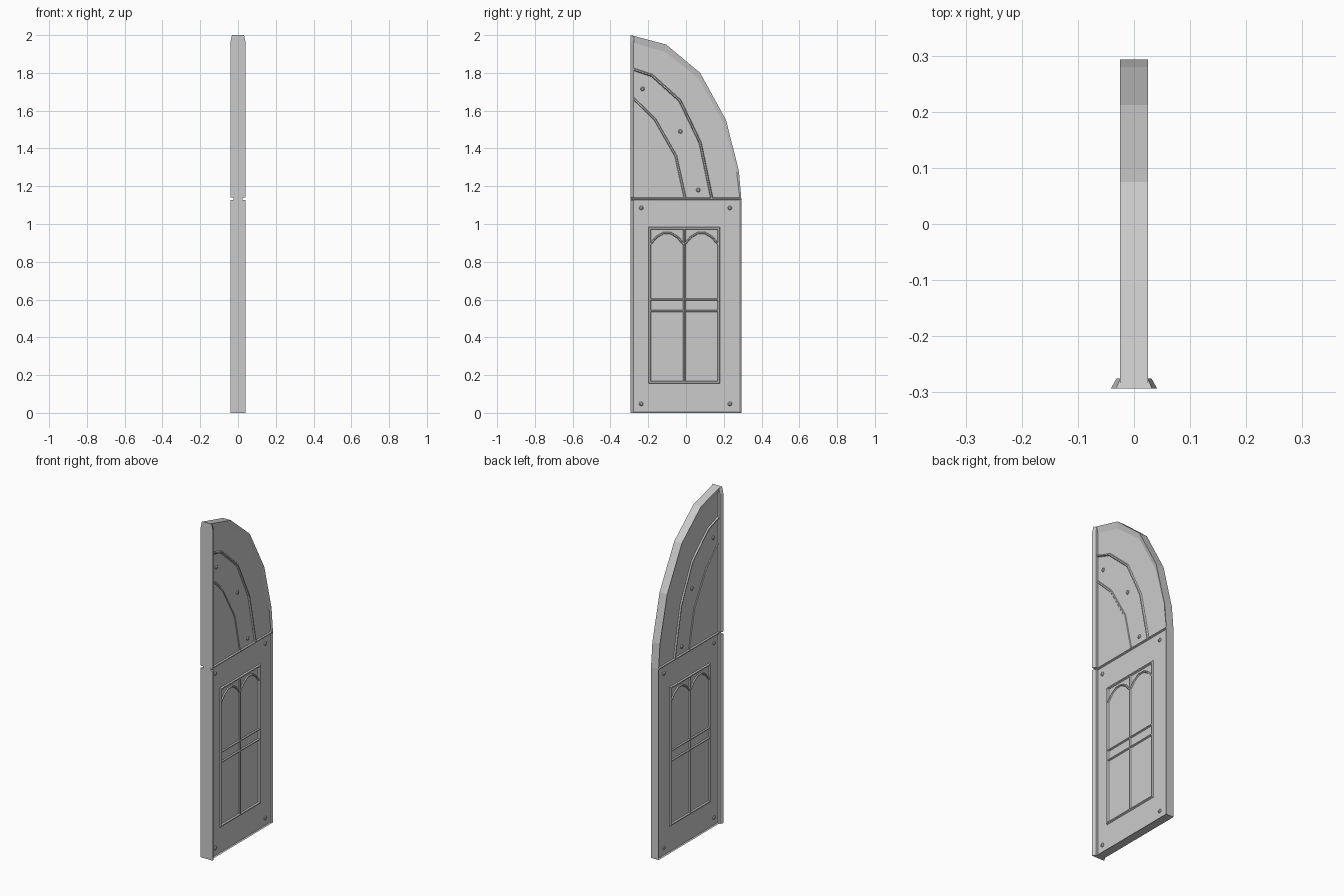
import bpy, bmesh, math
from mathutils import Vector

if "Cube" in bpy.data.objects:
    bpy.data.objects.remove(bpy.data.objects["Cube"])


def finish(bm, name):
    bmesh.ops.recalc_face_normals(bm, faces=bm.faces)
    mesh = bpy.data.meshes.new(name)
    bm.to_mesh(mesh)
    bm.free()
    ob = bpy.data.objects.new(name, mesh)
    bpy.context.collection.objects.link(ob)
    return ob


def loft(bm, rings, closed=False):
    """Skin a list of equal rings; cap the ends unless closed."""
    vs = [[bm.verts.new(p) for p in r] for r in rings]
    n = len(vs[0])
    pairs = list(zip(vs, vs[1:])) + ([(vs[-1], vs[0])] if closed else [])
    for a, b in pairs:
        for i in range(n):
            j = (i + 1) % n
            bm.faces.new((a[i], a[j], b[j], b[i]))
    if not closed:
        bm.faces.new(vs[0])
        bm.faces.new(vs[-1])


def moulding(bm, path, width, base, top, closed=False):
    """Mitred trapezoid strip along a (y, z) path, on both faces of the door."""
    pts = [Vector(p) for p in path]
    n = len(pts)
    for s in (1, -1):
        rings = []
        for i, p in enumerate(pts):
            prev = pts[i - 1] if (i or closed) else None
            nxt = pts[(i + 1) % n] if (i < n - 1 or closed) else None
            d1 = (p - prev).normalized() if prev else (nxt - p).normalized()
            d2 = (nxt - p).normalized() if nxt else d1
            t = (d1 + d2).normalized()
            m = Vector((-t.y, t.x)) / max(0.4, t.dot(d1)) * width / 2
            rings.append([(s * x, *(p + m * k)) for k, x in
                          ((-1, base), (-0.4, top), (0.4, top), (1, base))])
        loft(bm, rings, closed)


Y, PANEL, EDGE, RAIL = 0.293, 0.017, 0.025, 1.133

# door slab with sloping rim around a recessed face
outer = [(-Y, 0), (Y, 0), (Y, RAIL), (0.28, 1.28), (0.212, 1.55),
         (0.075, 1.80), (-0.105, 1.95), (-Y, 2.0)]
inner = [(-Y + 0.004, 0.004), (Y - 0.006, 0.004), (Y - 0.008, RAIL), (0.268, 1.275),
         (0.197, 1.535), (0.063, 1.775), (-0.112, 1.912), (-Y + 0.004, 1.962)]
bm = bmesh.new()
loft(bm, [[(x, *p) for p in prof] for x, prof in
          ((-PANEL, inner), (-EDGE, outer), (EDGE, outer), (PANEL, inner))])
finish(bm, "door_slab")


# closing-edge strips, split at the rail
def edge_ring(z, grow=1.0):
    return [(x * grow, y, z) for x, y in
            ((-0.041, -Y), (0.041, -Y), (0.031, -0.275), (-0.031, -0.275))]


bm = bmesh.new()
loft(bm, [edge_ring(0), edge_ring(1.127)])
finish(bm, "lower_edge_strip")
bm = bmesh.new()
top = [(x, y, 2.0 if y < -0.28 else 1.99) for x, y, z in edge_ring(2.0, 0.78)]
loft(bm, [edge_ring(1.139), edge_ring(1.96), top])
finish(bm, "upper_edge_strip")

# horizontal rail between lower door and arched top
bm = bmesh.new()
moulding(bm, [(-0.29, RAIL), (0.288, RAIL)], 0.014, PANEL - 0.002, EDGE)
finish(bm, "middle_rail")

# curved mouldings of the arched top
bm = bmesh.new()
moulding(bm, [(-0.28, 1.82), (-0.18, 1.786), (-0.032, 1.653), (0.075, 1.43), (0.137, RAIL)],
         0.016, PANEL - 0.002, EDGE)
finish(bm, "outer_arch_moulding")
bm = bmesh.new()
moulding(bm, [(-0.28, 1.667), (-0.165, 1.555), (-0.054, 1.36), (-0.004, RAIL)],
         0.016, PANEL - 0.002, 0.021)
finish(bm, "inner_arch_moulding")

# window frame and bars
y0, y1, ym = -0.192, 0.173, -0.01
bm = bmesh.new()
moulding(bm, [(y0, 0.162), (y1, 0.162), (y1, 0.977), (y0, 0.977)], 0.016,
         PANEL - 0.002, EDGE, closed=True)
finish(bm, "window_frame")
bm = bmesh.new()
moulding(bm, [(ym, 0.165), (ym, 0.975)], 0.016, PANEL - 0.002, 0.024)
for z in (0.54, 0.6):
    moulding(bm, [(y0, z), (y1, z)], 0.014, PANEL - 0.002, 0.0235)
finish(bm, "window_bars")

# small arches in the upper panes
bm = bmesh.new()
for a, b in ((y0, ym), (ym, y1)):
    c, h = (a + b) / 2, (b - a) / 2
    moulding(bm, [(c + h * u, z) for u, z in
                  ((-0.98, 0.892), (-0.62, 0.93), (-0.22, 0.952), (0.22, 0.952),
                   (0.62, 0.93), (0.98, 0.892))], 0.013, PANEL - 0.002, 0.023)
finish(bm, "pane_arches")

# rivets on both faces
bm = bmesh.new()
for y, z in ((-0.23, 1.715), (-0.03, 1.49), (0.065, 1.18), (-0.237, 1.085),
             (0.232, 1.085), (-0.237, 0.048), (0.232, 0.048)):
    for s in (1, -1):
        loft(bm, [[(s * x, y + r * math.cos(k * math.pi / 4), z + r * math.sin(k * math.pi / 4))
                   for k in range(8)]
                  for x, r in ((PANEL - 0.002, 0.012), (0.020, 0.011), (0.0235, 0.006))])
finish(bm, "rivets")
